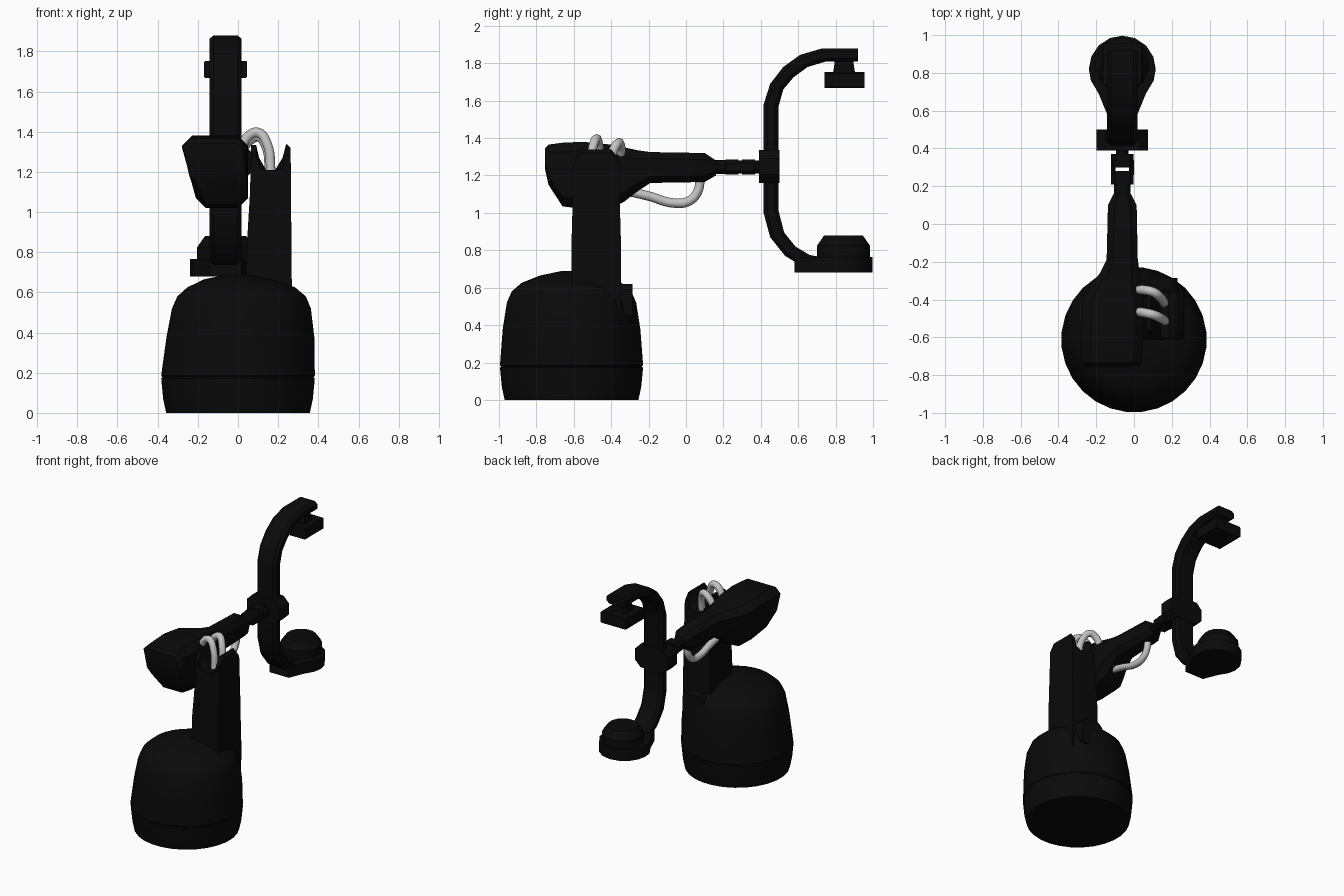
import bpy, bmesh, math
from mathutils import Vector

if "Cube" in bpy.data.objects:
    bpy.data.objects.remove(bpy.data.objects["Cube"])

def material(name, v):
    m = bpy.data.materials.new(name)
    m.diffuse_color = (v, v, v, 1)
    m.use_nodes = True
    m.node_tree.nodes["Principled BSDF"].inputs["Base Color"].default_value = m.diffuse_color
    return m

BLACK = material("black", 0.003)
GREY = material("cable_grey", 0.55)
CX = -0.062  # centre line of the arm

def finish(name, bm, angle=30):
    bmesh.ops.recalc_face_normals(bm, faces=bm.faces)
    me = bpy.data.meshes.new(name)
    bm.to_mesh(me)
    bm.free()
    ob = bpy.data.objects.new(name, me)
    bpy.context.collection.objects.link(ob)
    me.materials.append(BLACK)
    bpy.ops.object.select_all(action='DESELECT')
    ob.select_set(True)
    bpy.context.view_layer.objects.active = ob
    bpy.ops.object.shade_smooth_by_angle(angle=math.radians(angle))
    return ob

def loft(name, rings, angle=30):
    """Skin a list of equal-length point rings and cap both ends."""
    bm = bmesh.new()
    vs = [[bm.verts.new(p) for p in r] for r in rings]
    n = len(vs[0])
    for a, b in zip(vs, vs[1:]):
        for i in range(n):
            bm.faces.new((a[i], a[(i + 1) % n], b[(i + 1) % n], b[i]))
    bm.faces.new(vs[0])
    bm.faces.new(vs[-1])
    return finish(name, bm, angle)

def ellipse(cx, cy, rx, ry, n):
    return [(cx + rx * math.cos(2 * math.pi * (i + .5) / n),
             cy + ry * math.sin(2 * math.pi * (i + .5) / n)) for i in range(n)]

def chamfered(x0, x1, z0, z1, c, shift=0):
    """Cut-corner section; shift draws the lower left side inwards."""
    s = shift
    return [(x0 + s + c, z0), (x1 - c, z0), (x1, z0 + c), (x1, z1 - c),
            (x1 - c, z1), (x0 + c, z1), (x0, z1 - c), (x0 + s, z0 + c)]

def box(name, x0, x1, y0, y1, z0, z1, c=0.01):
    return loft(name, [[(x, y, z) for x, z in chamfered(x0, x1, z0, z1, c)] for y in (y0, y1)])

# Round pedestal: height, x centre, radius
base = [(0, 0, .36), (.07, 0, .375), (.172, 0, .385), (.178, 0, .379), (.186, 0, .385),
        (.38, .012, .370), (.52, .017, .348), (.58, .018, .322), (.625, .016, .27),
        (.665, 0, .17), (.69, 0, .05)]
loft("pedestal", [[(x, y, z) for x, y in ellipse(cx, -.612, r, r, 28)] for z, cx, r in base], 35)

# Upright column with a cupped top for the cables
prof = [(.03, .4), (.27, .4), (.266, .85), (.262, 1.32), (.24, 1.34), (.222, 1.27),
        (.185, 1.21), (.14, 1.21), (.105, 1.27), (.09, 1.335), (.065, 1.335), (.06, 1.1), (.045, .85)]
def column_ring(y, drop):
    return [(x, y + (math.copysign(.012, y + .48) if z < .9 else 0),
             z - (drop if z > 1.25 else 0)) for x, z in prof]
loft("column", [column_ring(-.60, .05), column_ring(-.56, 0),
                column_ring(-.40, 0), column_ring(-.36, .05)])
box("column_foot", .05, .23, -.36, -.285, .42, .62, .03)

# Horizontal arm: y, x range, z range, corner cut, lower-left taper
arm = [(-.755, -.25, .025, 1.24, 1.345, .03, .02),
       (-.735, -.275, .04, 1.15, 1.365, .04, .03),
       (-.66, -.28, .047, 1.035, 1.375, .05, .07),
       (-.55, -.28, .05, 1.02, 1.38, .05, .07),
       (-.40, -.27, .05, 1.025, 1.365, .05, .06),
       (-.33, -.235, .04, 1.06, 1.35, .05, .05),
       (-.26, -.18, .03, 1.115, 1.335, .045, .02),
       (-.19, -.145, .02, 1.16, 1.325, .035, 0),
       (.10, -.138, .014, 1.165, 1.32, .035, 0),
       (.16, -.108, -.016, 1.20, 1.28, .025, 0)]
loft("arm", [[(x, s[0], z) for x, z in chamfered(*s[1:])] for s in arm], 35)

# Wrist: narrow shaft with two jointed clevises
def rod(name, y0, y1, rx, rz, n=10, z=1.245):
    return loft(name, [[(x, y, zz) for x, zz in ellipse(CX, z, rx, rz, n)] for y in (y0, y1)])
rod("wrist_shaft", .14, .25, .045, .038)
box("wrist_yoke", CX - .06, CX + .06, .21, .28, 1.205, 1.285, .02)
for side in (-1, 1):
    x = CX + side * .048
    box("wrist_link", x - .013, x + .013, .26, .34, 1.21, 1.28, .01)
box("wrist_knuckle", CX - .06, CX + .06, .30, .37, 1.205, 1.285, .02)
rod("wrist_collar", .36, .42, .035, .035)
box("yoke_hub", CX - .137, CX + .137, .39, .50, 1.16, 1.335, .045)

# C-shaped yoke: outer and inner edge points in the y-z plane
yoke = [((.92, 1.88), (.92, 1.81)), ((.73, 1.88), (.75, 1.81)), ((.61, 1.845), (.65, 1.78)),
        ((.52, 1.78), (.575, 1.725)), ((.45, 1.69), (.52, 1.66)), ((.415, 1.58), (.495, 1.57)),
        ((.415, 1.00), (.495, 1.01)), ((.45, .87), (.525, .895)), ((.53, .77), (.585, .82)),
        ((.62, .715), (.66, .775)), ((.72, .685), (.74, .76)), ((.80, .682), (.80, .76))]
rings = []
for o, i in yoke:
    o, i = Vector(o), Vector(i)
    ring = []
    for x, t in ((-.08, .25), (-.06, 0), (.06, 0), (.08, .25), (.08, .75), (.06, 1), (-.06, 1), (-.08, .75)):
        p = o.lerp(i, t)
        ring.append((CX + x, p.x, p.y))
    rings.append(ring)
loft("c_yoke", rings, 35)

# Lower receiver: teardrop tray with a round chamfered drum
cy, r = .82, .177
half = [(.08, .58), (.125, .69)] + [(r * math.cos(a), cy + r * math.sin(a))
        for a in (math.radians(d) for d in (-20, 0, 22, 45, 68, 90))]
outline = [(CX + x, y) for x, y in half] + [(CX - x, y) for x, y in reversed(half[:-1])]
loft("receiver_tray", [[(x, y, z) for x, y in outline] for z in (.68, .765)])
loft("receiver_drum", [[(x, y, z) for x, y in ellipse(CX, .842, q, q, 16)]
                       for z, q in ((.74, .144), (.825, .144), (.88, .105))])

# Upper emitter: flared neck and flat head
loft("emitter_neck", [[(x, y, z) for x, y in chamfered(CX - w, CX + w, .845 - w, .845 + w, .015)]
                      for z, w in ((1.74, .06), (1.82, .048))])
box("emitter_head", CX - .108, CX + .108, .74, .955, 1.668, 1.752, .006)

# Cables
def cable(name, pts):
    cu = bpy.data.curves.new(name, 'CURVE')
    cu.dimensions = '3D'
    cu.bevel_depth = .025
    cu.bevel_resolution = 2
    cu.resolution_u = 6
    cu.use_fill_caps = True
    sp = cu.splines.new('BEZIER')
    sp.bezier_points.add(len(pts) - 1)
    for b, p in zip(sp.bezier_points, pts):
        b.co = p
        b.handle_left_type = b.handle_right_type = 'AUTO'
    cu.materials.append(GREY)
    bpy.context.collection.objects.link(bpy.data.objects.new(name, cu))

cable("top_cable_front", [(.02, -.465, 1.33), (.055, -.47, 1.38), (.10, -.48, 1.395),
                          (.145, -.50, 1.34), (.165, -.515, 1.19)])
cable("top_cable_rear", [(.02, -.35, 1.31), (.055, -.35, 1.355), (.10, -.36, 1.375),
                         (.14, -.39, 1.33), (.16, -.42, 1.19)])
cable("under_cable", [(CX, -.33, 1.12), (CX, -.20, 1.09), (CX, -.06, 1.052),
                      (CX, .02, 1.065), (CX, .065, 1.12), (CX, .075, 1.19)])
